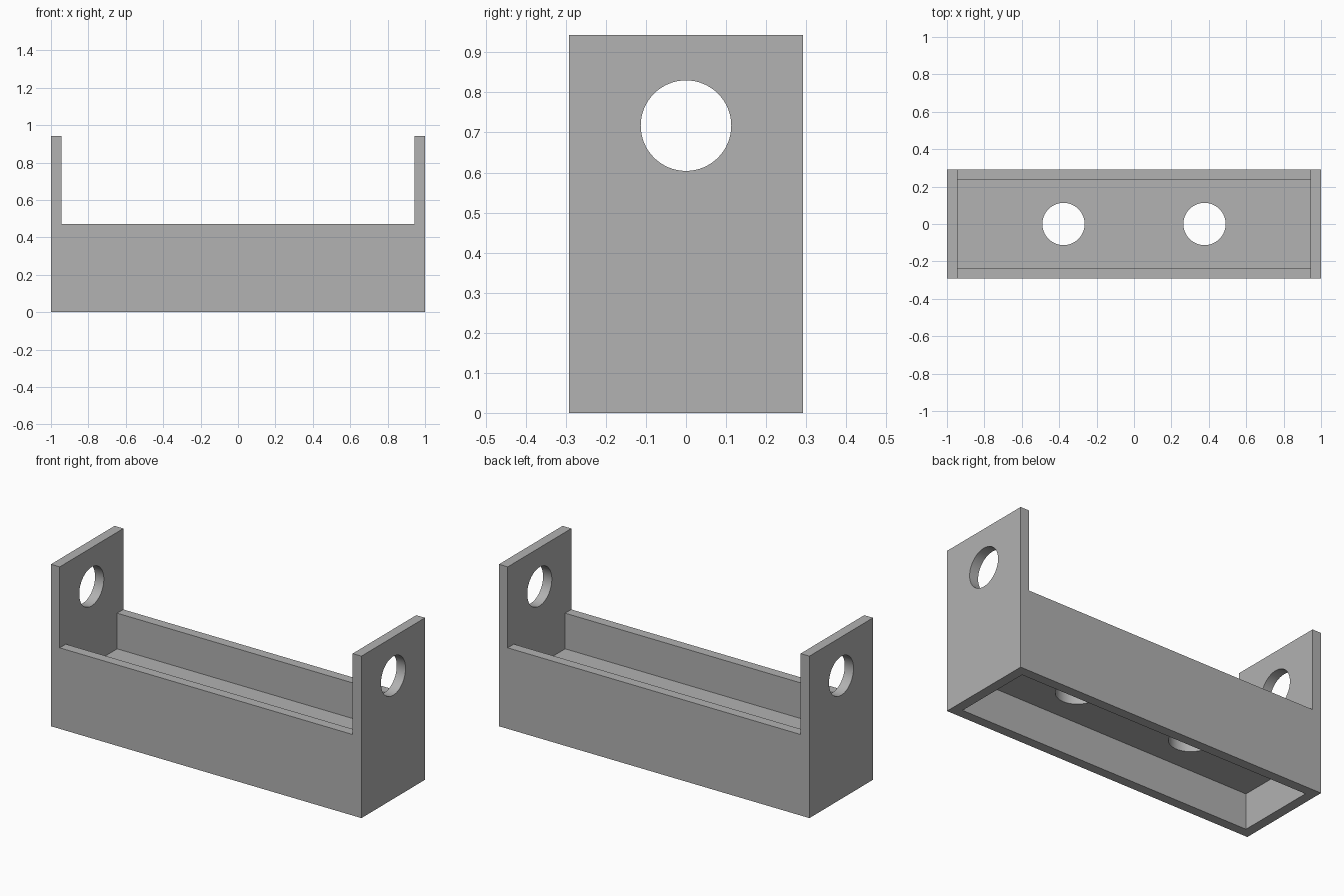
import bpy
import math

cube = bpy.data.objects.get("Cube")
if cube:
    bpy.data.objects.remove(cube, do_unlink=True)

# Overall sizes
WALL = 0.0566
LENGTH, DEPTH, HEIGHT = 2.0, 0.585, 0.943
SIDE_TOP = HEIGHT / 2
FLOOR_LOW, FLOOR_HIGH = 0.2075, 0.264
HOLE_RADIUS = 0.113
INNER_X, INNER_Y = LENGTH - 2 * WALL, DEPTH - 2 * WALL

grey = bpy.data.materials.new("plain grey")
grey.use_nodes = True
colour = (0.445, 0.445, 0.445, 1)
grey.diffuse_color = colour
grey.node_tree.nodes["Principled BSDF"].inputs["Base Color"].default_value = colour


def box(name, size_x, size_y, low, high):
    bpy.ops.mesh.primitive_cube_add(size=1, location=(0, 0, (low + high) / 2))
    obj = bpy.context.object
    obj.name = name
    obj.scale = (size_x, size_y, high - low)
    bpy.ops.object.transform_apply(location=True, rotation=False, scale=True)
    obj.data.materials.append(grey)
    return obj


def drill(name, location, length, rotation=(0, 0, 0)):
    bpy.ops.mesh.primitive_cylinder_add(
        vertices=64, radius=HOLE_RADIUS, depth=length, location=location, rotation=rotation)
    obj = bpy.context.object
    obj.name = name
    obj.data.materials.append(grey)
    return obj


# Solid block that becomes the holder
body = box("holder_body", LENGTH, DEPTH, 0, HEIGHT)

cutters = [
    # Lower the long sides between the end plates
    box("side_cutter", INNER_X, DEPTH * 2, SIDE_TOP, HEIGHT * 2),
    # Tray above the floor and recess under it
    box("tray_cutter", INNER_X, INNER_Y, FLOOR_HIGH, SIDE_TOP + WALL),
    box("recess_cutter", INNER_X, INNER_Y, -WALL, FLOOR_LOW),
    # Round holes through both end plates
    drill("end_hole_cutter", (0, 0, 0.717), LENGTH * 2, (0, math.pi / 2, 0)),
]
# Two round holes in the floor
for side in (-1, 1):
    cutters.append(drill("floor_hole_cutter", (side * 0.377, 0, SIDE_TOP / 2), 0.15))

bpy.ops.object.select_all(action="DESELECT")
bpy.context.view_layer.objects.active = body
body.select_set(True)
for cutter in cutters:
    cutter.hide_render = True
    cut = body.modifiers.new(cutter.name, "BOOLEAN")
    cut.operation = "DIFFERENCE"
    cut.solver = "EXACT"
    cut.object = cutter
    bpy.ops.object.modifier_apply(modifier=cut.name)
    bpy.data.objects.remove(cutter, do_unlink=True)

# Smooth hole walls, crisp box edges
bpy.ops.object.shade_smooth_by_angle(angle=math.radians(30))
